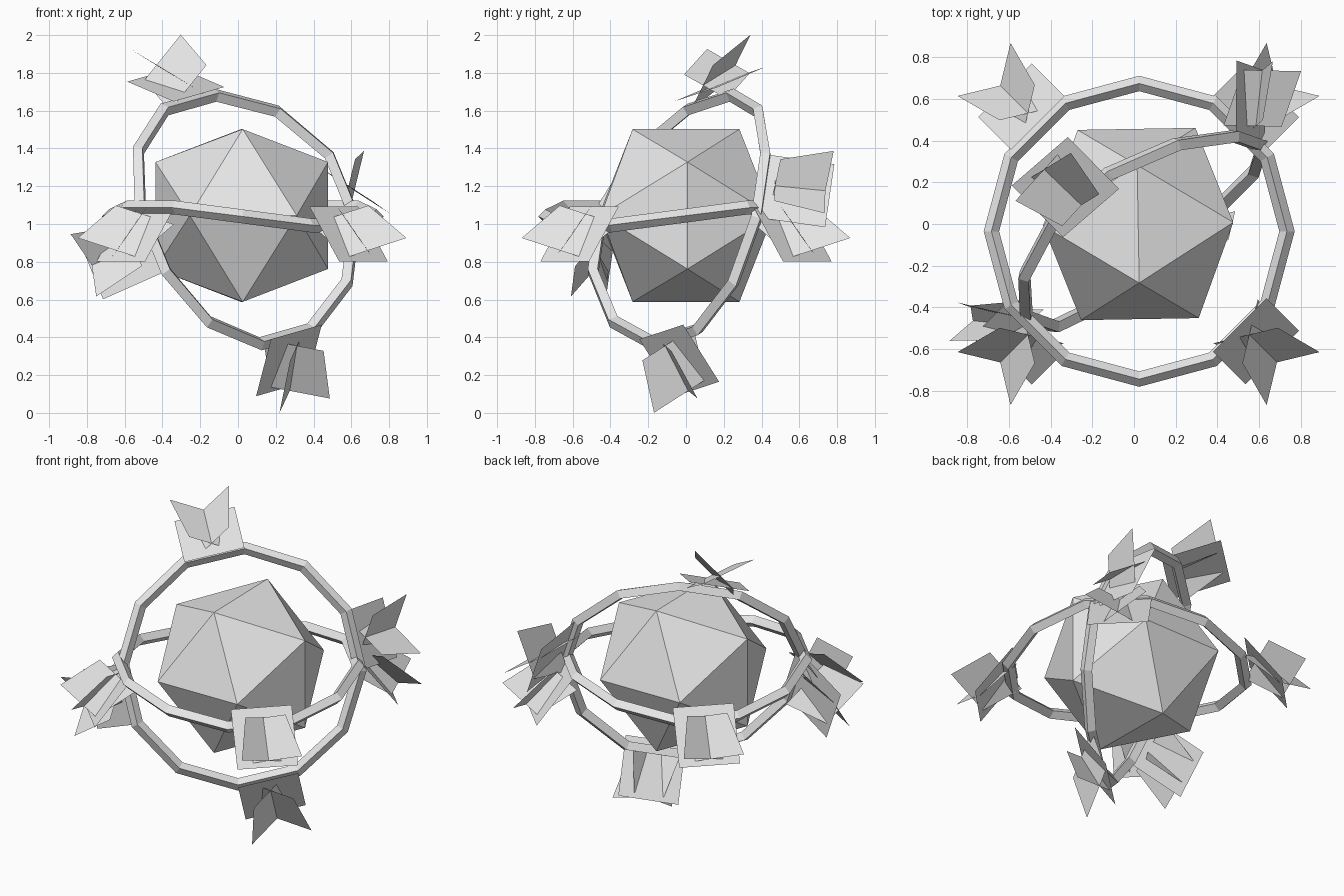
import bpy
import bmesh
from math import cos, sin, radians
from mathutils import Vector, Matrix

old = bpy.data.objects.get("Cube")
if old:
    bpy.data.objects.remove(old, do_unlink=True)

# Single pale grey material
grey = bpy.data.materials.new("pale_grey")
grey.use_nodes = True
colour = (0.8, 0.8, 0.8, 1)
grey.diffuse_color = colour
grey.node_tree.nodes["Principled BSDF"].inputs["Base Color"].default_value = colour


def finish(name, bm, closed=True):
    if closed:
        bmesh.ops.recalc_face_normals(bm, faces=bm.faces[:])
    mesh = bpy.data.meshes.new(name)
    bm.to_mesh(mesh)
    bm.free()
    mesh.materials.append(grey)
    obj = bpy.data.objects.new(name, mesh)
    bpy.context.collection.objects.link(obj)
    return obj


def frame(u, d):
    """Orthonormal axes: first diagonal, second diagonal, ring normal."""
    u = Vector(u).normalized()
    n = u.cross(Vector(d)).normalized()
    return u, n.cross(u), n


# Core: icosahedron from three golden rectangles
def make_core(centre, long, short):
    bm = bmesh.new()
    for i in (-1, 1):
        for j in (-1, 1):
            a, b = i * short, j * long
            for co in ((0, a, b), (a, b, 0), (b, 0, a)):
                bm.verts.new(co)
    bmesh.ops.convex_hull(bm, input=bm.verts[:])
    core = finish("core", bm)
    core.matrix_world = Matrix.Translation(centre) @ Matrix.Rotation(radians(1), 4, "Z")


# Ring: twelve-sided saddle loop with a diamond section
def make_ring(name, centre, axes, radius, tube=0.037, wave=0.054, sides=12):
    u, d, n = axes
    bm = bmesh.new()
    loops = []
    for i in range(sides):
        t = radians(360 * (i + 0.5) / sides)
        out = u * cos(t) + d * sin(t)
        mid = Vector(centre) + out * radius + n * wave * cos(2 * t)
        loops.append([bm.verts.new(mid + k * tube) for k in (out, n, -out, -n)])
    for i in range(sides):
        a, b = loops[i - 1], loops[i]
        for k in range(4):
            bm.faces.new((a[k - 1], a[k], b[k], b[k - 1]))
    finish(name, bm)


# Leaf cluster: one square backing leaf and two crossing mirrored leaves
def make_cluster(name, centre, out, n):
    side = n.cross(out)
    bm = bmesh.new()

    def leaf(corners):
        verts = [bm.verts.new(Vector(centre) + out * r + side * t + n * h)
                 for r, t, h in corners]
        bm.faces.new(verts)

    half = 0.182
    leaf([(0.686, -half, 0.052), (0.686, half, 0.052),
          (0.908, half, -0.238), (0.908, -half, -0.238)])
    tip = Vector((1.05, 0.18, -0.114))
    along = Vector((-0.225, -0.06, 0.172))
    across = Vector((-0.165, -0.27, -0.1))
    for m in (-1, 1):
        quad = [tip, tip + along, tip + along + across, tip + across]
        leaf([(p.x, m * p.y, p.z) for p in quad])
    finish(name, bm, closed=False)


make_core((0.02, 0, 1.045), 0.457, 0.283)

level = frame((1, 1, 0), (-1, 1, 0))
upright = frame((0.74, 0.64, 0.21), (-0.39, 0.12, 0.91))
hub = (0.022, 0, 1.04)

make_ring("level_ring", (0.025, -0.035, 1.04), level, 0.71)
make_ring("upright_ring", (0.025, 0, 1.04), upright, 0.7)

for label, (u, d, n) in (("level", level), ("upright", upright)):
    for i, out in enumerate((u, d, -u, -d)):
        make_cluster(f"{label}_leaf_cluster_{i + 1}", hub, out, n)
